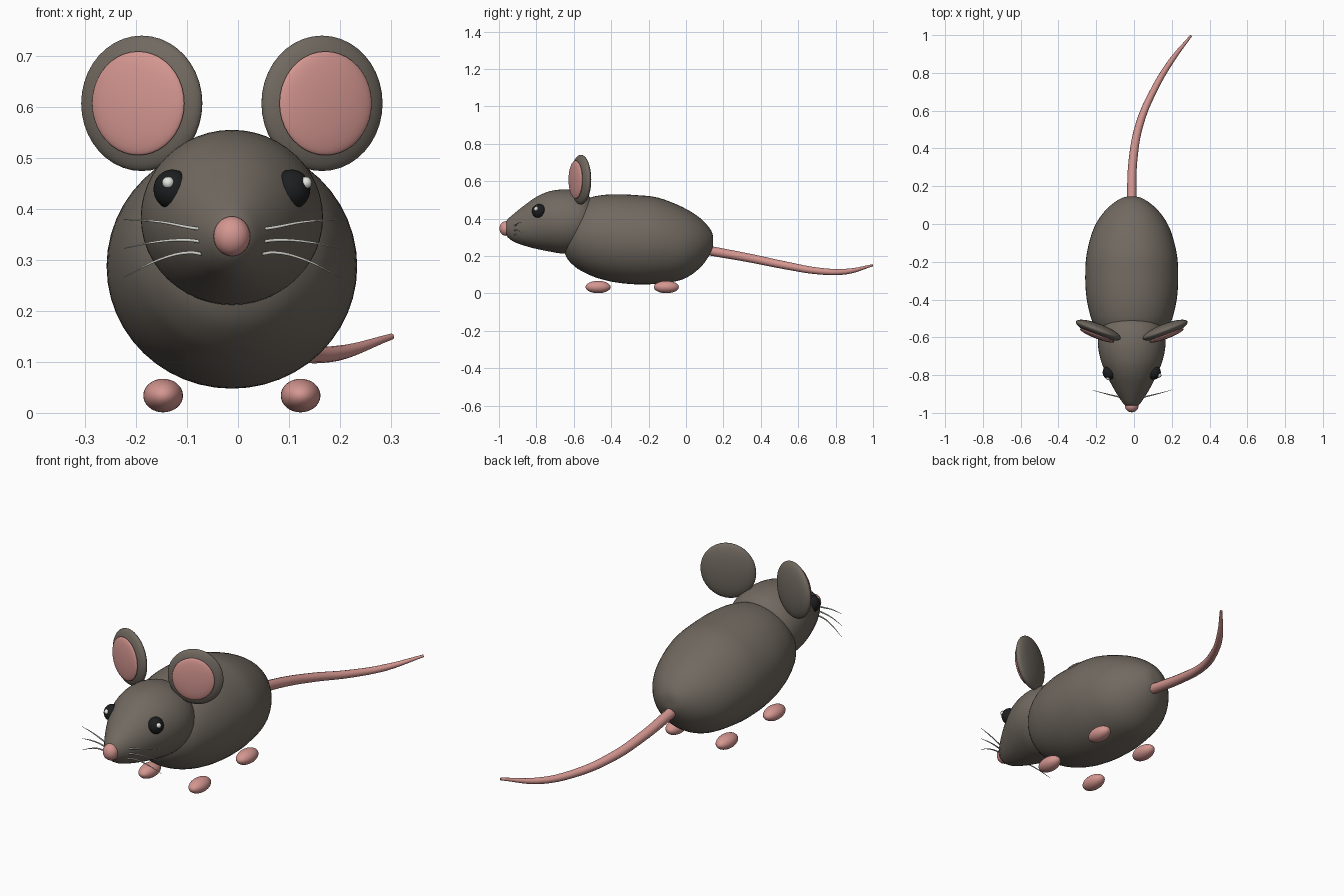
import bpy, bmesh, math
from mathutils import Vector, Matrix

if "Cube" in bpy.data.objects:
    bpy.data.objects.remove(bpy.data.objects["Cube"])

CX = -0.012  # mirror line of the animal; the tail swings to +x


def material(name, rgb):
    m = bpy.data.materials.new(name)
    m.diffuse_color = (*rgb, 1)
    m.use_nodes = True
    m.node_tree.nodes["Principled BSDF"].inputs["Base Color"].default_value = m.diffuse_color
    return m


FUR = material("fur_grey", (0.165, 0.142, 0.118))
PINK = material("skin_pink", (0.66, 0.305, 0.28))
BLACK = material("eye_black", (0.012, 0.013, 0.014))
WHITE = material("glint_white", (0.80, 0.80, 0.76))
WHISKER = material("whisker_grey", (0.62, 0.62, 0.58))


def finish(bm, name, mat):
    bmesh.ops.recalc_face_normals(bm, faces=bm.faces)
    me = bpy.data.meshes.new(name)
    for f in bm.faces:
        f.smooth = True
    bm.to_mesh(me)
    bm.free()
    me.materials.append(mat)
    ob = bpy.data.objects.new(name, me)
    bpy.context.collection.objects.link(ob)
    return ob


def ellipsoid(name, mat, loc, size, turn=0.0, seg=32):
    bm = bmesh.new()
    bmesh.ops.create_uvsphere(bm, u_segments=seg, v_segments=seg // 2, radius=1)
    ob = finish(bm, name, mat)
    ob.matrix_world = (Matrix.Translation(loc) @ Matrix.Rotation(turn, 4, 'Z')
                       @ Matrix.Diagonal((*size, 1)))
    return ob


def smooth_points(pts, steps=4):
    """Catmull-Rom through the points, with rounded closed ends."""
    flip = lambda p: Vector((p[0], p[1], -p[2], -p[3]))
    p = [flip(pts[1])] + [Vector(q) for q in pts] + [flip(pts[-2])]
    out = []
    for i in range(1, len(p) - 2):
        a, b, c, d = p[i - 1:i + 3]
        for s in range(steps):
            t = s / steps
            out.append(0.5 * (2 * b + (c - a) * t + (2 * a - 5 * b + 4 * c - d) * t * t
                              + (3 * b - a - 3 * c + d) * t ** 3))
    return out[1:]


def loft(name, mat, profile, seg=48):
    """Profile rows: y, top z, bottom z, half width; first and last rows are poles."""
    rows = [(y, (t + b) / 2, w, (t - b) / 2) for y, t, b, w in profile]
    bm = bmesh.new()
    rings = []
    for y, zc, rx, rz in smooth_points(rows):
        rings.append([bm.verts.new((CX + rx * math.cos(a), y, zc + rz * math.sin(a)))
                      for a in (2 * math.pi * k / seg for k in range(seg))])
    for r, q in zip(rings, rings[1:]):
        for k in range(seg):
            n = (k + 1) % seg
            bm.faces.new((r[k], r[n], q[n], q[k]))
    for row, ring in ((rows[0], rings[0]), (rows[-1], rings[-1])):
        pole = bm.verts.new((CX, row[0], row[1]))
        for k in range(seg):
            bm.faces.new((pole, ring[k], ring[(k + 1) % seg]))
    return finish(bm, name, mat)


def tube(name, mat, pts, radii, res=6, bevel_res=4):
    cu = bpy.data.curves.new(name, 'CURVE')
    cu.dimensions = '3D'
    cu.bevel_depth = 1.0
    cu.bevel_resolution = bevel_res
    cu.resolution_u = res
    cu.use_fill_caps = True
    sp = cu.splines.new('BEZIER')
    sp.bezier_points.add(len(pts) - 1)
    for bp, co, r in zip(sp.bezier_points, pts, radii):
        bp.co = co
        bp.radius = r
        bp.handle_left_type = bp.handle_right_type = 'AUTO'
    cu.materials.append(mat)
    ob = bpy.data.objects.new(name, cu)
    bpy.context.collection.objects.link(ob)
    return ob


# Body
loft("body", FUR, [
    (0.145, 0.275, 0.275, 0), (0.135, 0.335, 0.222, 0.058), (0.075, 0.403, 0.137, 0.137),
    (-0.02, 0.462, 0.074, 0.2), (-0.15, 0.512, 0.052, 0.237), (-0.26, 0.525, 0.048, 0.246),
    (-0.37, 0.53, 0.058, 0.242), (-0.46, 0.524, 0.078, 0.226), (-0.53, 0.505, 0.105, 0.203),
    (-0.59, 0.46, 0.14, 0.168), (-0.64, 0.39, 0.195, 0.105), (-0.66, 0.28, 0.28, 0)])

# Head, tapering to the snout
loft("head", FUR, [
    (-0.972, 0.347, 0.347, 0), (-0.96, 0.388, 0.308, 0.035), (-0.92, 0.426, 0.276, 0.066),
    (-0.86, 0.474, 0.254, 0.102), (-0.80, 0.516, 0.238, 0.132), (-0.73, 0.546, 0.224, 0.161),
    (-0.65, 0.556, 0.212, 0.178), (-0.58, 0.548, 0.222, 0.174), (-0.53, 0.528, 0.25, 0.15),
    (-0.50, 0.49, 0.29, 0.105), (-0.485, 0.39, 0.39, 0)])

# Nose
ellipsoid("nose", PINK, (CX, -0.963, 0.347), (0.036, 0.034, 0.039))

for s, side in ((-1, "left"), (1, "right")):
    # Ears: flattened ovals turned outward, with pink inner pads
    turn = s * math.radians(21)
    ellipsoid("ear_" + side, FUR, (CX + s * 0.177, -0.562, 0.608), (0.127, 0.034, 0.133), turn, 40)
    ellipsoid("inner_ear_" + side, PINK, (CX + s * 0.184, -0.590, 0.608),
              (0.097, 0.017, 0.102), turn, 40)

    # Eyes with glints set slightly to one side
    ellipsoid("eye_" + side, BLACK, (CX + s * 0.117, -0.786, 0.439), (0.037, 0.037, 0.039))
    gx, gy = (0.145, -0.801) if s > 0 else (-0.125, -0.815)
    ellipsoid("eye_glint_" + side, WHITE, (CX + gx, gy, 0.452), (0.012, 0.012, 0.012), 0, 16)

    # Whiskers
    for i, (z0, z1, z2) in enumerate(((0.364, 0.375, 0.380), (0.339, 0.337, 0.323),
                                      (0.315, 0.302, 0.266))):
        tube(f"whisker_{side}_{i + 1}", WHISKER,
             [(CX + s * 0.060, -0.918, z0 - 0.003), (CX + s * 0.082, -0.912, z0),
              (CX + s * 0.14, -0.898, z1), (CX + s * 0.213, -0.878, z2)],
             [0.0035, 0.0035, 0.0025, 0.0008], 4, 1)

    # Feet
    for y, end in ((-0.47, "front"), (-0.105, "rear")):
        ellipsoid(f"{end}_foot_{side}", PINK, (CX + s * 0.135, y, 0.034), (0.039, 0.067, 0.033))

# Tail
tube("tail", PINK,
     [(CX, 0.09, 0.235), (CX, 0.16, 0.222), (-0.005, 0.34, 0.189), (0.03, 0.53, 0.150),
      (0.108, 0.714, 0.119), (0.195, 0.86, 0.117), (0.302, 0.997, 0.150)],
     [0.025, 0.025, 0.023, 0.021, 0.018, 0.015, 0.006])
